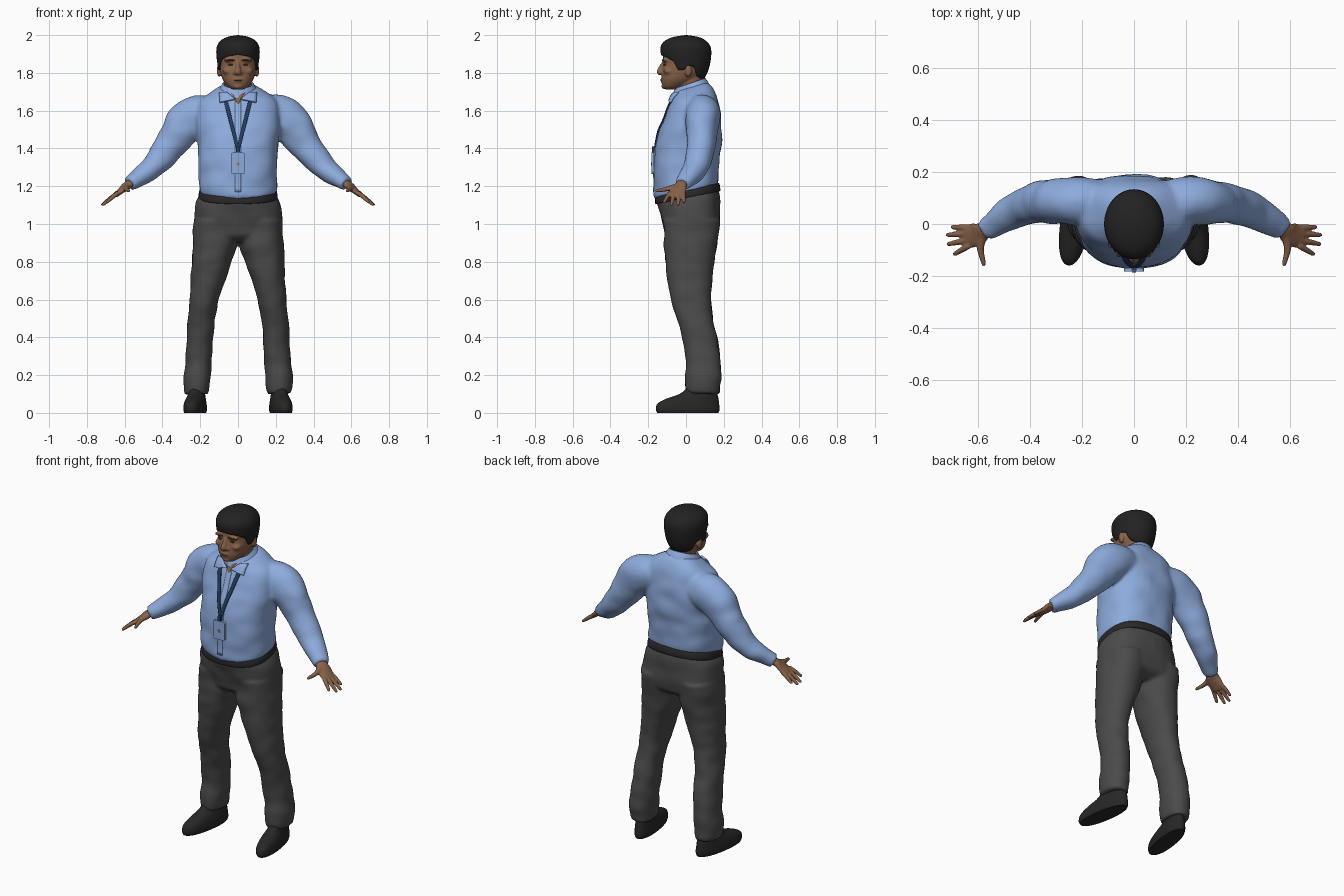
import bpy, bmesh, math
from mathutils import Vector, Matrix, noise
from mathutils.bvhtree import BVHTree

if "Cube" in bpy.data.objects:
    bpy.data.objects.remove(bpy.data.objects["Cube"])


def material(name, rgb):
    m = bpy.data.materials.new(name)
    m.diffuse_color = (*rgb, 1)
    m.use_nodes = True
    m.node_tree.nodes["Principled BSDF"].inputs["Base Color"].default_value = m.diffuse_color
    return m


SHIRT = material("light blue cloth", (0.27, 0.41, 0.72))
GREY = material("charcoal cloth", (0.07, 0.07, 0.07))
SKIN = material("skin", (0.25, 0.125, 0.068))
BROW = material("dark brown", (0.085, 0.04, 0.022))
HAIR = material("black hair", (0.016, 0.016, 0.016))
BELT = material("black belt", (0.022, 0.022, 0.023))
SHOE = material("shoe leather", (0.02, 0.02, 0.021))
NAVY = material("navy ribbon", (0.016, 0.045, 0.11))
ORANGE = material("orange", (0.5, 0.16, 0.05))


def spline(rows, steps):
    """Catmull-Rom through rows of numbers"""
    out = []
    for i in range(len(rows) - 1):
        p0, p1, p2 = rows[max(i - 1, 0)], rows[i], rows[i + 1]
        p3 = rows[min(i + 2, len(rows) - 1)]
        for k in range(steps):
            t = k / steps
            out.append([0.5 * (2 * b + (c - a) * t + (2 * a - 5 * b + 4 * c - d) * t * t
                               + (3 * b - a - 3 * c + d) * t ** 3)
                        for a, b, c, d in zip(p0, p1, p2, p3)])
    return out + [list(rows[-1])]


def oval(i, sides, n):
    a = 2 * math.pi * i / sides
    c, s = math.cos(a), math.sin(a)
    return (math.copysign(abs(c) ** (2 / n), c), math.copysign(abs(s) ** (2 / n), s))


def skin(bm, rings, cap=True):
    vs = [[bm.verts.new(p) for p in r] for r in rings]
    n = len(vs[0])
    for a, b in zip(vs, vs[1:]):
        for i in range(n):
            bm.faces.new((a[i], a[(i + 1) % n], b[(i + 1) % n], b[i]))
    if cap:
        bm.faces.new(vs[0][::-1])
        bm.faces.new(vs[-1])


def loft(bm, rows, n=2.4, sides=40, steps=5, cap=True):
    """rows: z, x0, x1, y0, y1, tilt of the ring along y"""
    rings = []
    for z, x0, x1, y0, y1, tilt in spline(rows, steps):
        r = []
        for i in range(sides):
            c, s = oval(i, sides, n)
            y = (y0 + y1) / 2 + s * (y1 - y0) / 2
            r.append(((x0 + x1) / 2 + c * (x1 - x0) / 2, y, z + tilt * y))
        rings.append(r)
    skin(bm, rings, cap)


def sym(rows):
    return [(r[0], -r[1], *r[1:4], r[4] if len(r) > 4 else 0) for r in rows]


def tube(bm, rows, side=1, steps=5, sides=24):
    """rows: x, y, z, horizontal half width, other half width"""
    pts = spline([(side * r[0], *r[1:]) for r in rows], steps)
    rings = []
    for i, p in enumerate(pts):
        t = Vector(pts[min(i + 1, len(pts) - 1)][:3]) - Vector(pts[max(i - 1, 0)][:3])
        u = Vector((0, 0, 1)).cross(t).normalized()
        v = t.normalized().cross(u)
        rings.append([Vector(p[:3]) + u * p[3] * c + v * p[4] * s
                      for c, s in (oval(k, sides, 2) for k in range(sides))])
    skin(bm, rings)


def ball(bm, c, r):
    bmesh.ops.create_uvsphere(bm, u_segments=16, v_segments=10, radius=1,
                              matrix=Matrix.Translation(c) @ Matrix.Diagonal((*r, 1)))


def finish(bm, name, mat, voxel=0, smooth=0, mirror=False, thick=0, folds=0, angle=50):
    bmesh.ops.recalc_face_normals(bm, faces=bm.faces)
    bm.normal_update()
    if folds:  # soft cloth folds
        for v in bm.verts:
            v.co += v.normal * folds * noise.noise(Vector((v.co.x * 9, v.co.y * 9, v.co.z * 13)))
    me = bpy.data.meshes.new(name)
    bm.to_mesh(me)
    bm.free()
    me.materials.append(mat)
    ob = bpy.data.objects.new(name, me)
    bpy.context.collection.objects.link(ob)
    bpy.ops.object.select_all(action='DESELECT')
    ob.select_set(True)
    bpy.context.view_layer.objects.active = ob
    if voxel:
        m = ob.modifiers.new("merge", 'REMESH')
        m.mode, m.voxel_size, m.use_smooth_shade = 'VOXEL', voxel, True
    else:
        bpy.ops.object.shade_smooth_by_angle(angle=math.radians(angle))
    if smooth:
        m = ob.modifiers.new("soften", 'SMOOTH')
        m.factor, m.iterations = 0.5, smooth
    if thick:
        m = ob.modifiers.new("thickness", 'SOLIDIFY')
        m.thickness, m.offset = thick, -1
    if mirror:
        ob.modifiers.new("mirror", 'MIRROR').use_mirror_merge = False
    return ob


# shirt: torso and sleeves merged
bm = bmesh.new()
loft(bm, sym([(1.165, .197, -.157, .168, .2), (1.195, .207, -.168, .174, .18),
              (1.3, .208, -.17, .176, .03), (1.4, .212, -.162, .184), (1.5, .222, -.138, .188),
              (1.58, .225, -.11, .184), (1.65, .205, -.085, .166, .05),
              (1.69, .15, -.072, .14, .2), (1.715, .095, -.062, .11, .3)]))
for s in (1, -1):
    tube(bm, [(.13, .08, 1.58, .09, .09), (.2, .088, 1.578, .095, .108), (.275, .088, 1.535, .09, .112),
              (.325, .085, 1.465, .083, .095), (.375, .08, 1.395, .076, .082),
              (.46, .05, 1.295, .068, .062), (.53, .008, 1.243, .054, .047),
              (.575, -.022, 1.213, .043, .036)], s)
shirt = finish(bm, "shirt", SHIRT, voxel=.01, smooth=5, folds=.009)

# trousers: hips and legs merged
bm = bmesh.new()
loft(bm, sym([(1.16, .197, -.152, .17, .2), (1.1, .226, -.145, .178, .1), (1.0, .236, -.124, .181),
              (.94, .225, -.112, .165), (.905, .13, -.07, .11)]))
for s in (1, -1):
    loft(bm, [(z, s * a, s * b, c, d, 0) for z, a, b, c, d in (
        (1.02, .01, .235, -.12, .178), (.9, .004, .24, -.115, .165), (.8, .037, .245, -.11, .15),
        (.7, .07, .25, -.097, .138), (.6, .103, .255, -.08, .132), (.5, .12, .262, -.05, .142),
        (.4, .13, .27, -.022, .165), (.3, .137, .279, -.003, .178), (.2, .145, .287, -.002, .186),
        (.14, .15, .287, -.006, .182), (.1, .155, .281, .0, .176))], n=2.2)
finish(bm, "trousers", GREY, voxel=.01, smooth=4, folds=.008)

# belt, dipping at the front
bm = bmesh.new()
loft(bm, sym([(1.138, .207, -.160, .179, .2), (1.145, .21, -.164, .182, .2),
              (1.175, .205, -.163, .178, .2), (1.182, .2, -.158, .174, .2)]), steps=2)
finish(bm, "belt", BELT)

# shoes, toes turned out
bm = bmesh.new()
loft(bm, [(z, -w, w, a, b, 0) for z, w, a, b in (
    (.0, .052, -.152, .172), (.02, .057, -.16, .178), (.05, .054, -.15, .175),
    (.075, .048, -.105, .172), (.1, .042, -.035, .165), (.135, .036, .01, .15))], n=2.2)
for v in bm.verts:
    v.co.x += .228 - .14 * v.co.y
finish(bm, "shoes", SHOE, mirror=True)

# hands: palm, four fingers and a thumb
bm = bmesh.new()
tube(bm, [(.54, -.005, 1.238, .03, .022), (.575, -.022, 1.213, .032, .021),
          (.605, -.04, 1.188, .045, .018), (.65, -.049, 1.152, .045, .013)])
for y0, tip in ((-.014, (.698, -.012, 1.118)), (-.038, (.717, -.042, 1.103)),
                (-.062, (.713, -.077, 1.103)), (-.083, (.69, -.115, 1.118))):
    tube(bm, [(.635, y0, 1.165, .012, .012),
              (.5 * (.635 + tip[0]), .5 * (y0 + tip[1]), .5 * (1.169 + tip[2]), .0115, .0115),
              (*tip, .009, .008)], sides=12)
    ball(bm, tip, (.009, .009, .008))
tube(bm, [(.583, -.045, 1.203, .018, .015), (.592, -.095, 1.187, .014, .013),
          (.579, -.152, 1.176, .009, .009)], sides=12)
ball(bm, (.579, -.154, 1.176), (.009, .009, .009))
finish(bm, "hands", SKIN, voxel=.005, smooth=2, mirror=True)

# head with neck, nose, brow, cheeks, lips and ears
bm = bmesh.new()
loft(bm, sym([(1.712, .03, -.108, -.05), (1.728, .053, -.123, -.01), (1.76, .078, -.129, .05),
              (1.79, .09, -.128, .09), (1.82, .096, -.126, .105), (1.85, .098, -.12, .112),
              (1.9, .1, -.12, .115), (1.95, .085, -.1, .095), (1.98, .045, -.05, .06)]), n=2.2)
loft(bm, sym([(1.66, .07, -.055, .1), (1.72, .067, -.05, .095), (1.8, .07, -.03, .1)]), n=2)
tube(bm, [(0, -.112, 1.862, .01, .012), (0, -.13, 1.828, .012, .014), (0, -.14, 1.805, .017, .015),
          (0, -.135, 1.793, .012, .01)])
ball(bm, (0, -.124, 1.766), (.03, .012, .007))
ball(bm, (0, -.122, 1.754), (.026, .013, .007))
ball(bm, (0, -.113, 1.73), (.026, .018, .016))
for s in (1, -1):
    ball(bm, (s * .04, -.108, 1.867), (.035, .019, .011))
    ball(bm, (s * .054, -.09, 1.81), (.028, .03, .02))
    ball(bm, (s * .016, -.129, 1.8), (.009, .012, .008))
    ball(bm, (s * .1, .012, 1.812), (.013, .02, .034))
finish(bm, "head", SKIN, voxel=.006, smooth=3)

# eyes, eyebrows and mouth line
bm = bmesh.new()
ball(bm, (0, -.1315, 1.76), (.024, .004, .0022))
for s in (1, -1):
    ball(bm, (s * .038, -.113, 1.843), (.016, .0065, .0045))
    ball(bm, (s * .041, -.1225, 1.868), (.025, .0055, .005))
finish(bm, "eyes_brows_and_mouth", BROW)

# hair: cap from the hairline up to the crown
LINE = [(0, 1.897), (35, 1.885), (58, 1.862), (70, 1.815), (85, 1.815), (98, 1.838),
        (112, 1.83), (125, 1.782), (150, 1.765), (180, 1.76)]
SHAPE = [(1.75, .074, -.1, .085), (1.8, .1, -.12, .113), (1.85, .109, -.124, .128),
         (1.9, .115, -.133, .134), (1.94, .112, -.134, .13), (1.97, .093, -.112, .106),
         (1.99, .058, -.068, .068), (2.0, .004, -.004, .004)]


def lookup(table, x):
    for a, b in zip(table, table[1:]):
        if x <= b[0]:
            t = (x - a[0]) / (b[0] - a[0])
            return [p + (q - p) * t for p, q in zip(a, b)][1:]
    return list(table[-1][1:])


bm = bmesh.new()
shape = [tuple(r) for r in spline(SHAPE, 4)]
rings = []
for k in range(19):
    ring = []
    for i in range(56):
        a = 360 * i / 56
        low = lookup(LINE, min(a, 360 - a))[0]
        z = low + (2.0 - low) * math.sin(k / 18 * math.pi / 2)
        w, f, b = lookup(shape, z)
        ring.append((w * math.sin(math.radians(a)),
                     (f + b) / 2 - (b - f) / 2 * math.cos(math.radians(a)), z))
    rings.append(ring)
skin(bm, rings, cap=False)
bm.faces.new([v for v in bm.verts][-56:])
finish(bm, "hair", HAIR, thick=.014)

# collar band
bm = bmesh.new()
loft(bm, sym([(1.69, .108, -.078, .128, .3), (1.715, .093, -.068, .116, .33),
              (1.738, .08, -.058, .102, .34)]), n=2.1, cap=False)
finish(bm, "collar_band", SHIRT, thick=.01)

# pieces lying on the shirt front
tree = BVHTree.FromObject(shirt, bpy.context.evaluated_depsgraph_get())


def drape(name, left, right, mat, lift, thick=.005, mirror=False, n=24):
    """strip between two straight edges, each given as a pair of (x, z)"""
    bm = bmesh.new()
    cols = []
    for k in range(n + 1):
        col = []
        for j in range(5):
            e = [Vector(p[0]).lerp(Vector(p[1]), k / n) for p in (left, right)]
            q = e[0].lerp(e[1], j / 4)
            hit = tree.ray_cast(Vector((q.x, -1, q.y)), Vector((0, 1, 0)))[0]
            col.append(bm.verts.new((q.x, (hit.y if hit else -.06) - lift, q.y)))
        cols.append(col)
    for a, b in zip(cols, cols[1:]):
        for j in range(4):
            bm.faces.new((a[j], a[j + 1], b[j + 1], b[j]))
    if sum((f.normal.y for f in bm.faces if not f.normal_update()), 0) > 0:
        bmesh.ops.reverse_faces(bm, faces=bm.faces)
    me_obj = finish(bm, name, mat, thick=thick, mirror=mirror)
    return me_obj


drape("placket", ((-.016, 1.66), (-.016, 1.17)), ((.016, 1.66), (.016, 1.17)), SHIRT, .003)
drape("open_neck", ((-.036, 1.695), (-.002, 1.635)), ((.036, 1.695), (.002, 1.635)), SKIN, .005)
drape("collar_points", ((.012, 1.662), (.06, 1.7)), ((.098, 1.645), (.1, 1.7)), SHIRT, .016, .012, True)
drape("lanyard", ((.06, 1.675), (-.006, 1.405)), ((.082, 1.675), (.012, 1.405)), NAVY, .009, .007, True)


# badge holder with clip and dot
def plate(name, size, loc, mat, bevel):
    bm = bmesh.new()
    bmesh.ops.create_cube(bm, size=1, matrix=Matrix.Translation(loc) @ Matrix.Diagonal((*size, 1)))
    edges = [e for e in bm.edges if abs(e.verts[0].co.y - e.verts[1].co.y) > size[1] / 2]
    bmesh.ops.bevel(bm, geom=edges, offset=bevel, segments=4, affect='EDGES', profile=.5)
    finish(bm, name, mat, angle=30)


plate("badge", (.076, .014, .112), (0, -.176, 1.322), SHIRT, .012)
plate("badge_clip", (.02, .02, .036), (0, -.17, 1.392), NAVY, .004)
plate("badge_dot", (.016, .004, .016), (0, -.184, 1.318), ORANGE, .007)
